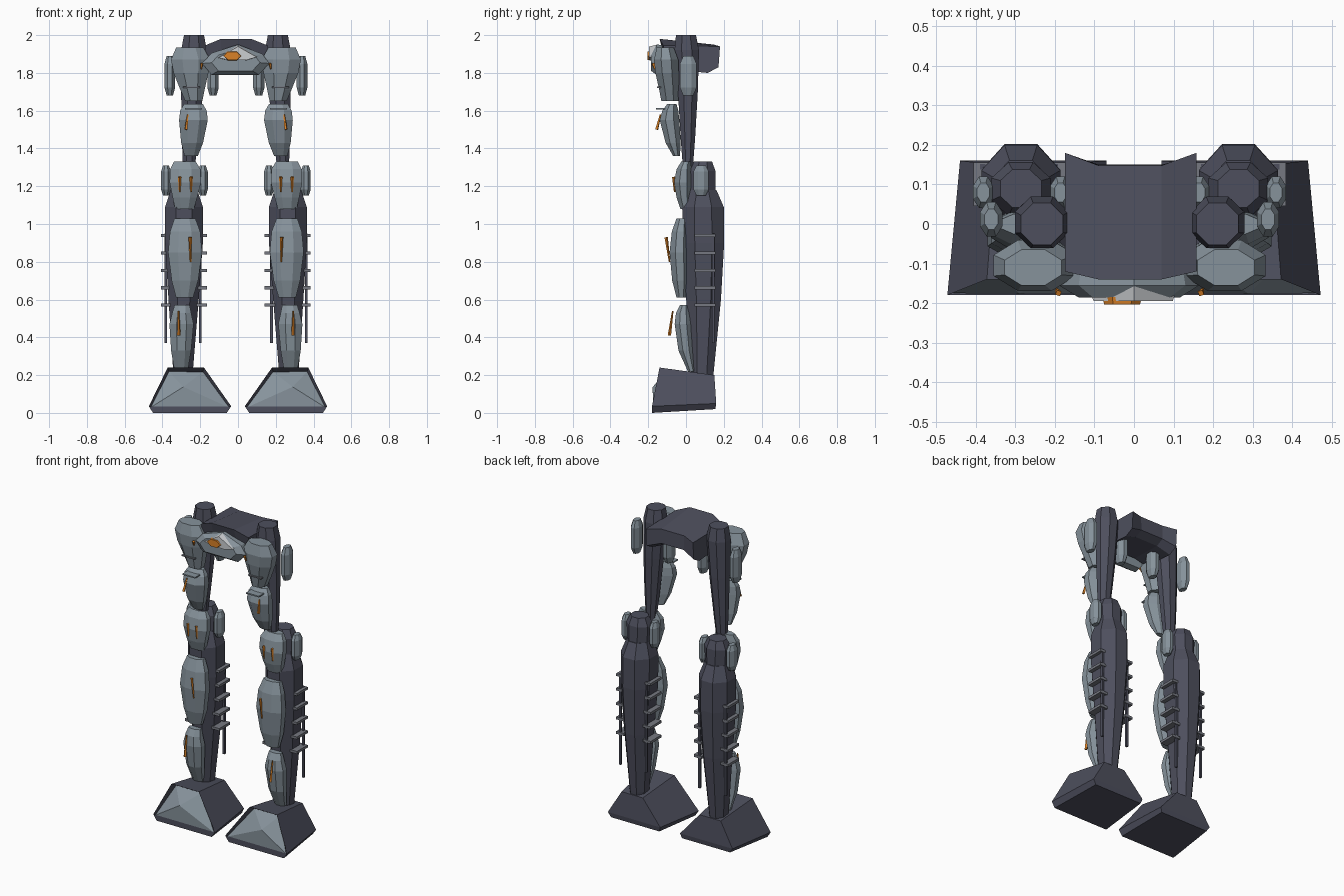
import bpy, bmesh, math
from mathutils import Vector

if "Cube" in bpy.data.objects:
    bpy.data.objects.remove(bpy.data.objects["Cube"])


def material(name, rgb):
    m = bpy.data.materials.new(name)
    m.use_nodes = True
    m.diffuse_color = (*rgb, 1)
    m.node_tree.nodes["Principled BSDF"].inputs["Base Color"].default_value = (*rgb, 1)
    return m


DARK = material("dark slate", (0.075, 0.078, 0.11))
ARMOUR = material("blue grey", (0.24, 0.29, 0.33))
STEEL = material("mid grey", (0.18, 0.19, 0.22))
WHITE = material("off white", (0.6, 0.62, 0.64))
ORANGE = material("orange", (0.7, 0.22, 0.02))
AXIS = -0.011  # mirror line of the legs


def finish(name, bm, *mats):
    bmesh.ops.recalc_face_normals(bm, faces=bm.faces)
    me = bpy.data.meshes.new(name)
    bm.to_mesh(me)
    bm.free()
    for m in mats:
        me.materials.append(m)
    ob = bpy.data.objects.new(name, me)
    bpy.context.collection.objects.link(ob)
    return ob


def skin(name, rings, mat):
    """Join rings of points into a closed faceted solid."""
    bm = bmesh.new()
    vs = [[bm.verts.new(p) for p in r] for r in rings]
    n = len(vs[0])
    for a, b in zip(vs, vs[1:]):
        for i in range(n):
            j = (i + 1) % n
            bm.faces.new((a[i], a[j], b[j], b[i]))
    bm.faces.new(vs[0])
    bm.faces.new(vs[-1])
    return finish(name, bm, mat)


def loft(name, s, sections, mat):
    """Octagonal solid through sections (z, x, y, half width, half depth)."""
    k = 1 / math.cos(math.pi / 8)
    angles = [math.pi / 8 + i * math.pi / 4 for i in range(8)]
    rings = [[(AXIS + s * (x + rx * k * math.cos(a)), y + ry * k * math.sin(a), z)
              for a in angles] for z, x, y, rx, ry in sections]
    return skin(name, rings, mat)


def box(name, s, x, y, z, sx, sy, sz, mat):
    bm = bmesh.new()
    bmesh.ops.create_cube(bm, size=1)
    bmesh.ops.scale(bm, vec=(sx, sy, sz), verts=bm.verts)
    bmesh.ops.translate(bm, vec=(AXIS + s * x, y, z), verts=bm.verts)
    return finish(name, bm, mat)


def sliver(name, s, p, q):
    """Tapered orange marker running from p to q."""
    p, q = (Vector((AXIS + s * v[0], v[1], v[2])) for v in (p, q))
    bm = bmesh.new()
    bmesh.ops.create_cone(bm, cap_ends=True, segments=4, radius1=0.009, radius2=0.004,
                          depth=(q - p).length)
    rot = (q - p).to_track_quat("Z", "Y").to_matrix()
    bmesh.ops.rotate(bm, matrix=rot, verts=bm.verts)
    bmesh.ops.translate(bm, vec=(p + q) / 2, verts=bm.verts)
    return finish(name, bm, ORANGE)


def side_plate(name, s, x, y, low, high, rx, ry):
    d = (high - low) * 0.2
    loft(name, s, [(low, x, y, rx * 0.6, ry * 0.6), (low + d, x, y, rx, ry),
                   (high - d, x, y, rx, ry), (high, x, y, rx * 0.6, ry * 0.6)], ARMOUR)


def foot(name, s):
    """Tapered shell whose front is hollowed around a faceted plate."""
    levels = [(0.06, 0.45, -0.18, 0.0, 0.08, 0.42, 0.155, 0.02),
              (0.036, 0.472, -0.18, 0.035, 0.07, 0.44, 0.16, 0.05),
              (0.18, 0.372, -0.14, 0.24, 0.2, 0.35, 0.15, 0.2)]
    rings = [[(s * a, y, z), (s * b, y, z), (s * d, v, w), (s * c, v, w)]
             for a, b, y, z, c, d, v, w in levels]
    ob = skin(name, rings, DARK)
    me = ob.data
    me.materials.append(ARMOUR)
    bm = bmesh.new()
    bm.from_mesh(me)
    front = min((f for f in bm.faces if f.calc_center_median().z > 0.06),
                key=lambda f: f.calc_center_median().y)
    bmesh.ops.inset_individual(bm, faces=[front], thickness=0.012)
    for v in front.verts:
        if v.co.z > 0.12:
            v.co += Vector((0, 0.04, -0.012))
        else:
            v.co += Vector((0, 0.004, -0.012))
    centre = bmesh.ops.poke(bm, faces=[front])
    for f in centre["faces"]:
        f.material_index = 1
    centre["verts"][0].co += Vector((s * 0.03, -0.03, 0.035))
    bm.to_mesh(me)
    bm.free()


for s, side in ((1, "left"), (-1, "right")):
    def n(part):
        return side + "_" + part

    # Dark limbs
    loft(n("thigh"), s, [(1.28, 0.25, 0.01, 0.03, 0.025), (1.45, 0.243, 0.01, 0.043, 0.038),
                         (1.69, 0.232, 0.01, 0.058, 0.052), (1.92, 0.222, 0.004, 0.068, 0.065),
                         (2.0, 0.222, 0.0, 0.053, 0.053)], DARK)
    loft(n("knee"), s, [(1.12, 0.275, 0.088, 0.066, 0.07), (1.28, 0.275, 0.088, 0.075, 0.068),
                        (1.33, 0.275, 0.09, 0.052, 0.048)], DARK)
    loft(n("shin"), s, [(0.03, 0.285, 0.085, 0.03, 0.04), (0.22, 0.28, 0.085, 0.052, 0.062),
                        (0.6, 0.277, 0.093, 0.08, 0.092), (0.9, 0.275, 0.092, 0.1, 0.11),
                        (1.09, 0.275, 0.09, 0.1, 0.11), (1.18, 0.275, 0.088, 0.07, 0.073)], DARK)
    foot(n("foot"), s)

    # Front armour
    loft(n("hip_armour"), s, [(1.65, 0.223, -0.085, 0.045, 0.045), (1.71, 0.23, -0.09, 0.064, 0.052),
                              (1.8, 0.238, -0.1, 0.092, 0.062), (1.87, 0.24, -0.105, 0.104, 0.064),
                              (1.935, 0.244, -0.11, 0.072, 0.045)], ARMOUR)
    loft(n("thigh_armour"), s, [(1.36, 0.237, -0.05, 0.035, 0.018), (1.43, 0.232, -0.068, 0.058, 0.04),
                                (1.55, 0.225, -0.087, 0.076, 0.052), (1.6, 0.225, -0.083, 0.07, 0.042),
                                (1.635, 0.225, -0.075, 0.05, 0.025)], ARMOUR)
    loft(n("knee_armour"), s, [(1.08, 0.272, 0.0, 0.05, 0.03), (1.14, 0.27, -0.01, 0.065, 0.04),
                               (1.22, 0.268, -0.015, 0.083, 0.048), (1.29, 0.268, -0.01, 0.08, 0.04),
                               (1.33, 0.27, 0.0, 0.058, 0.025)], ARMOUR)
    loft(n("shin_armour"), s, [(0.61, 0.272, -0.025, 0.045, 0.025), (0.7, 0.27, -0.028, 0.07, 0.045),
                               (0.85, 0.269, -0.035, 0.09, 0.052), (0.96, 0.269, -0.03, 0.08, 0.045),
                               (1.03, 0.27, -0.02, 0.055, 0.03)], ARMOUR)
    loft(n("ankle_armour"), s, [(0.22, 0.29, 0.03, 0.035, 0.02), (0.33, 0.29, 0.0, 0.053, 0.04),
                                (0.47, 0.288, -0.015, 0.064, 0.045), (0.53, 0.287, -0.015, 0.05, 0.038),
                                (0.57, 0.285, -0.01, 0.04, 0.022)], ARMOUR)

    # Side plates at hip and knee
    side_plate(n("outer_hip_plate"), s, 0.35, 0.012, 1.68, 1.89, 0.028, 0.044)
    side_plate(n("inner_hip_plate"), s, 0.121, 0.012, 1.68, 1.89, 0.03, 0.044)
    side_plate(n("outer_knee_plate"), s, 0.37, 0.08, 1.15, 1.31, 0.026, 0.04)
    side_plate(n("inner_knee_plate"), s, 0.175, 0.08, 1.15, 1.31, 0.026, 0.04)

    # Calf fins and vertical rods
    for rod_x, fin_x, tag in ((0.188, 0.18, "inner"), (0.372, 0.368, "outer")):
        box(n(tag + "_rod"), s, rod_x, 0.145, 0.66, 0.014, 0.014, 0.58, DARK)
        for i in range(5):
            box(n(f"{tag}_fin_{i + 1}"), s, fin_x, 0.1, 0.57 + i * 0.0925, 0.055, 0.11, 0.016, STEEL)

    # Slot trim and orange markers
    box(n("hip_slot"), s, 0.235, -0.143, 1.725, 0.09, 0.02, 0.008, STEEL)
    box(n("thigh_lip"), s, 0.225, -0.135, 1.61, 0.09, 0.05, 0.008, ARMOUR)
    sliver(n("hip_marker"), s, (0.18, -0.175, 1.85), (0.185, -0.165, 1.82))
    sliver(n("thigh_marker"), s, (0.265, -0.155, 1.5), (0.255, -0.135, 1.58))
    sliver(n("knee_marker_a"), s, (0.237, -0.065, 1.25), (0.237, -0.06, 1.17))
    sliver(n("knee_marker_b"), s, (0.298, -0.065, 1.25), (0.298, -0.06, 1.17))
    sliver(n("shin_marker"), s, (0.242, -0.105, 0.93), (0.24, -0.087, 0.8))
    sliver(n("ankle_marker"), s, (0.302, -0.088, 0.41), (0.304, -0.07, 0.54))

# Pelvis: arched block running across between the thighs
END = [(-0.12, 1.945), (0.18, 1.94), (0.172, 1.83), (0.115, 1.8), (-0.1, 1.82)]
MID = [(-0.14, 1.98), (0.148, 1.95), (0.15, 1.86), (0.1, 1.835), (-0.1, 1.84)]
skin("pelvis", [[(x, y, z) for y, z in prof] for x, prof in
                ((-0.175, END), (-0.09, MID), (0.07, MID), (0.158, END))], DARK)

# Layered front plate of the pelvis
HULL = [(-0.19, 1.85), (-0.14, 1.905), (0, 1.95), (0.13, 1.9), (0.165, 1.85), (0.11, 1.79), (-0.14, 1.79)]


def scaled(pts, y, k, cx=-0.01, cz=1.865):
    return [(cx + (x - cx) * k, y, cz + (z - cz) * k) for x, z in pts]


skin("pelvis_plate", [scaled(HULL, -0.11, 0.95), scaled(HULL, -0.155, 1), scaled(HULL, -0.186, 0.72)], ARMOUR)
CREST = [(-0.12, 1.88), (0, 1.95), (0.115, 1.885), (0.05, 1.865), (-0.07, 1.868)]
skin("pelvis_crest", [scaled(CREST, -0.15, 1, 0, 1.88), scaled(CREST, -0.195, 0.85, 0, 1.88)], WHITE)
HEX = [(-0.03 + 0.05 * math.cos(i * math.pi / 3), 1.89 + 0.028 * math.sin(i * math.pi / 3)) for i in range(6)]
skin("pelvis_gem", [scaled(HEX, -0.185, 1), scaled(HEX, -0.204, 0.9, -0.03, 1.89)], ORANGE)
